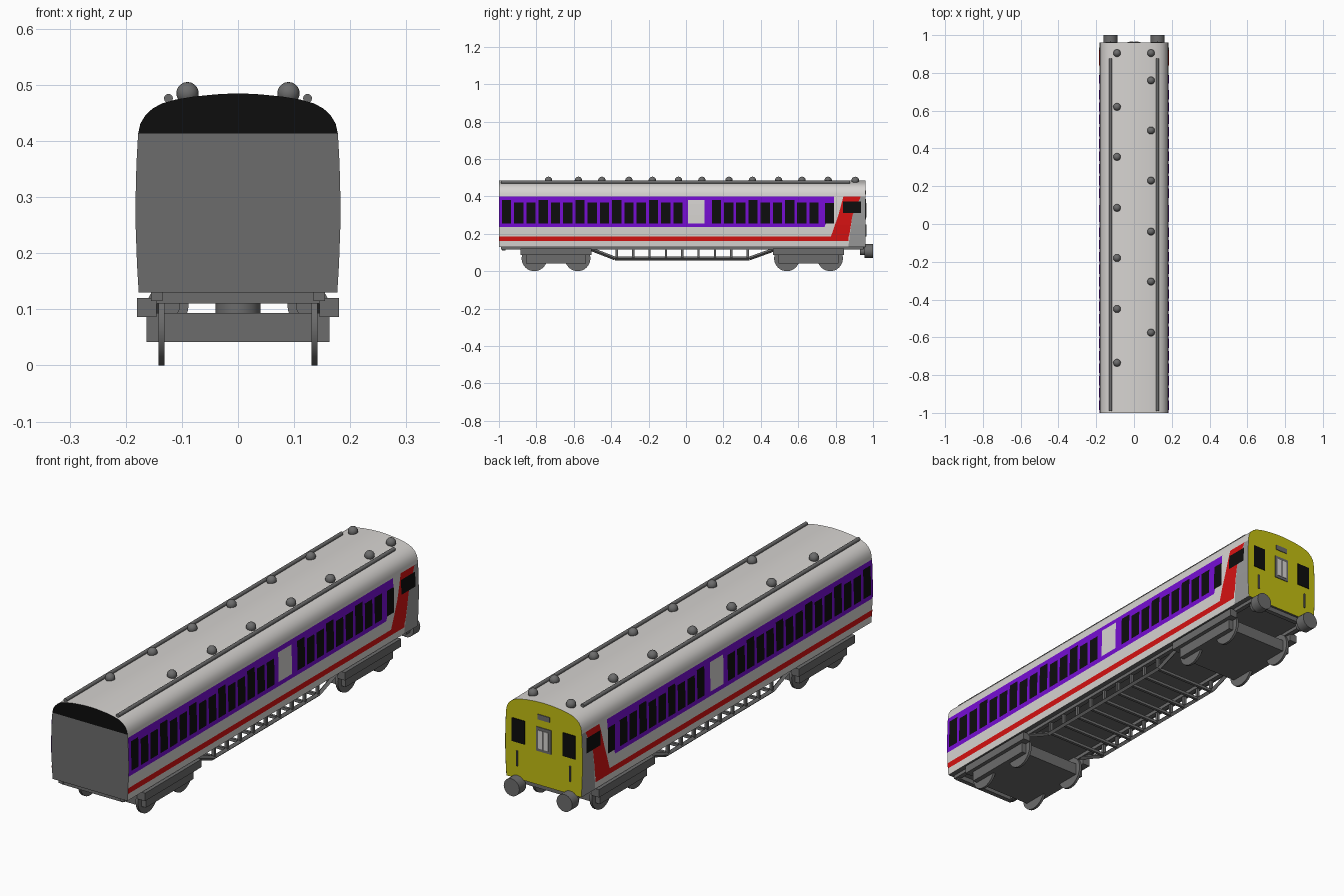
import bpy, bmesh, math
from mathutils import Vector

if "Cube" in bpy.data.objects:
    bpy.data.objects.remove(bpy.data.objects["Cube"])


def material(name, r, g, b):
    m = bpy.data.materials.new(name)
    m.diffuse_color = (r, g, b, 1)
    m.use_nodes = True
    m.node_tree.nodes["Principled BSDF"].inputs["Base Color"].default_value = m.diffuse_color
    return m


LIGHT = material("light_grey", 0.68, 0.66, 0.64)
MID = material("mid_grey", 0.32, 0.32, 0.32)
GREY = material("dark_grey", 0.15, 0.15, 0.15)
BLACK = material("black", 0.004, 0.004, 0.004)
RED = material("red", 0.68, 0.006, 0.006)
PURPLE = material("purple", 0.18, 0.004, 0.65)
YELLOW = material("yellow", 0.55, 0.52, 0.006)


def finish(bm, name, mats, smooth=False):
    me = bpy.data.meshes.new(name)
    bm.to_mesh(me)
    bm.free()
    ob = bpy.data.objects.new(name, me)
    bpy.context.collection.objects.link(ob)
    for m in mats:
        me.materials.append(m)
    if smooth:
        bpy.ops.object.select_all(action='DESELECT')
        ob.select_set(True)
        bpy.context.view_layer.objects.active = ob
        bpy.ops.object.shade_smooth_by_angle(angle=math.radians(35))
    return ob


def box(name, x, y, z, mat):
    """Box from (min, max) ranges."""
    bm = bmesh.new()
    bmesh.ops.create_cube(bm, size=1)
    for v in bm.verts:
        v.co = [r[0] + (c + 0.5) * (r[1] - r[0]) for c, r in zip(v.co, (x, y, z))]
    return finish(bm, name, [mat])


def cylinder(name, p, q, r, mat, sides=24):
    p, q = Vector(p), Vector(q)
    bm = bmesh.new()
    bmesh.ops.create_cone(bm, cap_ends=True, segments=sides, radius1=r, radius2=r, depth=(q - p).length)
    rot = (q - p).to_track_quat('Z', 'Y')
    for v in bm.verts:
        v.co = rot @ v.co + (p + q) / 2
    return finish(bm, name, [mat], True)


def beam(name, p, q, w, mat):
    """Square bar between two points."""
    return cylinder(name, p, q, w * 0.707, mat, 4)


# Body shell: half section (x, z) mirrored and extruded along y
SECTION = [(0.177, 0.13), (0.180, 0.18), (0.1825, 0.25), (0.1825, 0.30), (0.181, 0.36),
           (0.178, 0.413), (0.174, 0.431), (0.165, 0.446), (0.152, 0.458), (0.135, 0.467),
           (0.11, 0.474), (0.08, 0.479), (0.04, 0.483), (0.012, 0.4845)]


def side_x(z):
    for (x0, z0), (x1, z1) in zip(SECTION, SECTION[1:]):
        if z <= z1:
            return x0 + (x1 - x0) * (z - z0) / (z1 - z0)
    return 0


bm = bmesh.new()
ring = {(s, e): [bm.verts.new((s * x, y, z)) for x, z in SECTION]
        for s in (-1, 1) for e, y in ((0, -1.0), (1, 0.96))}
for i in range(len(SECTION) - 1):
    for s in (-1, 1):
        a, b = ring[s, 0], ring[s, 1]
        bm.faces.new((a[i], b[i], b[i + 1], a[i + 1]))
    for e in (0, 1):
        a, b = ring[-1, e], ring[1, e]
        f = bm.faces.new((a[i], b[i], b[i + 1], a[i + 1]))
        f.material_index = 3 if e else (2 if SECTION[i][1] > 0.41 else 1)
for i in (0, -1):
    f = bm.faces.new((ring[-1, 0][i], ring[1, 0][i], ring[1, 1][i], ring[-1, 1][i]))
    f.material_index = 1 if i == 0 else 0
bmesh.ops.recalc_face_normals(bm, faces=bm.faces)
finish(bm, "body_shell", [LIGHT, GREY, BLACK, YELLOW], True)


def side_panels(name, polys, mat, off):
    """Thin painted panels given as (y, z) outlines, bent to follow both body sides."""
    bm = bmesh.new()
    for poly in polys:
        bm.faces.new([bm.verts.new((0, y, z)) for y, z in poly])
    for _, z in SECTION[1:5]:
        bmesh.ops.bisect_plane(bm, geom=bm.verts[:] + bm.edges[:] + bm.faces[:],
                               plane_co=(0, 0, z), plane_no=(0, 0, 1))
    for v in bm.verts:
        v.co.x = side_x(v.co.z) + off
    bmesh.ops.recalc_face_normals(bm, faces=bm.faces)
    for f in bm.faces:
        f.normal_update()
        if f.normal.x < 0:
            f.normal_flip()
    geo = bmesh.ops.duplicate(bm, geom=bm.verts[:] + bm.edges[:] + bm.faces[:])["geom"]
    for v in [g for g in geo if isinstance(g, bmesh.types.BMVert)]:
        v.co.x *= -1
    bmesh.ops.reverse_faces(bm, faces=[g for g in geo if isinstance(g, bmesh.types.BMFace)])
    finish(bm, name, [mat])


def rect(y0, y1, z0, z1):
    return [(y0, z0), (y1, z0), (y1, z1), (y0, z1)]


# Painted side bands
side_panels("purple_band", [[(-1, 0.235), (0.74, 0.235), (0.79, 0.36), (0.79, 0.40), (-1, 0.40)]],
            PURPLE, 0.001)
side_panels("red_stripe", [rect(-1, 0.868, 0.16, 0.185),
                           [(0.775, 0.185), (0.872, 0.185), (0.89, 0.30), (0.815, 0.30)],
                           [(0.815, 0.30), (0.89, 0.30), (0.935, 0.40), (0.842, 0.40)]], RED, 0.001)
side_panels("cab_corner", [[(0.868, 0.13), (0.96, 0.13), (0.96, 0.30), (0.89, 0.30)],
                           [(0.89, 0.30), (0.96, 0.30), (0.96, 0.40), (0.935, 0.40)]], MID, 0.0005)

# Side windows, luggage door panel and cab window
centres = [-0.96 + 0.0655 * i for i in range(15)] + [0.163 + 0.0652 * i for i in range(9)]
wins = [rect(c - 0.025, c + 0.025, 0.255, 0.38 if i % 3 == 0 else 0.366)
        for i, c in enumerate(centres)]
wins += [rect(0.743, 0.79, 0.255, 0.363), rect(0.84, 0.935, 0.31, 0.373)]
side_panels("side_windows", wins, BLACK, 0.0025)
side_panels("luggage_door_panel", [rect(0.01, 0.10, 0.255, 0.38)], LIGHT, 0.0025)

# Cab end details
for s in (-1, 1):
    box("cab_end_window", (s * 0.12 - 0.03, s * 0.12 + 0.03), (0.958, 0.963), (0.285, 0.385), BLACK)
    box("cab_handrail", (s * 0.125 - 0.003, s * 0.125 + 0.003), (0.958, 0.966), (0.185, 0.25), GREY)
    box("centre_pane", (s * 0.013 - 0.011, s * 0.013 + 0.011), (0.96, 0.965), (0.287, 0.365), LIGHT)
box("centre_window_frame", (-0.035, 0.035), (0.958, 0.963), (0.275, 0.378), GREY)
box("route_indicator", (-0.028, 0.028), (0.958, 0.963), (0.41, 0.432), GREY)

# Roof rails and vents
for s in (-1, 1):
    cylinder("roof_rail", (s * 0.124, -0.99, 0.476), (s * 0.124, 0.877, 0.476), 0.008, GREY, 12)
vents = [(-0.09, y) for y in (0.905, 0.62, 0.355, 0.085, -0.18, -0.45, -0.735)]
vents += [(0.09, y) for y in (0.905, 0.76, 0.495, 0.23, -0.04, -0.305, -0.575)]
for x, y in vents:
    bm = bmesh.new()
    bmesh.ops.create_uvsphere(bm, u_segments=16, v_segments=10, radius=0.02)
    bmesh.ops.translate(bm, vec=(x, y, 0.485), verts=bm.verts)
    finish(bm, "roof_vent", [GREY], True)

# Underframe and end beams
for s in (-1, 1):
    box("sole_bar", (s * 0.145 - 0.01, s * 0.145 + 0.01), (-0.99, 0.95), (0.115, 0.131), GREY)
for y in (-0.985, 0.93):
    box("end_beam", (-0.145, 0.145), (y, y + 0.02), (0.11, 0.131), GREY)

# Buffers at the cab end
for s in (-1, 1):
    cylinder("buffer_shank", (s * 0.125, 0.93, 0.107), (s * 0.125, 0.98, 0.107), 0.022, GREY)
    cylinder("buffer_head", (s * 0.125, 0.955, 0.107), (s * 0.125, 1.0, 0.107), 0.037, GREY)

# Truss under the middle
path = [(-0.52, 0.122), (-0.38, 0.068), (0.34, 0.068), (0.49, 0.122)]
for s in (-1, 1):
    for (y0, z0), (y1, z1) in zip(path, path[1:]):
        beam("truss_rail", (s * 0.145, y0, z0), (s * 0.145, y1, z1), 0.014, GREY)
for i in range(9):
    y = -0.37 + i * 0.0875
    box("truss_cross_bar", (-0.145, 0.145), (y - 0.006, y + 0.006), (0.062, 0.074), GREY)
    for s in (-1, 1):
        box("truss_post", (s * 0.145 - 0.006, s * 0.145 + 0.006), (y - 0.006, y + 0.006),
            (0.068, 0.125), GREY)

# Bogies with wheels
for c in (-0.695, 0.655):
    box("bogie_frame", (-0.163, 0.163), (c - 0.16, c + 0.16), (0.042, 0.093), GREY)
    cylinder("bogie_pivot", (0, c, 0.09), (0, c, 0.131), 0.04, GREY)
    for s in (-1, 1):
        x = sorted((s * 0.145, s * 0.18))
        box("bogie_side_beam", x, (c - 0.19, c + 0.19), (0.086, 0.12), GREY)
    for y in (c - 0.116, c + 0.116):
        cylinder("axle", (-0.14, y, 0.068), (0.14, y, 0.068), 0.012, GREY, 12)
        for s in (-1, 1):
            cylinder("wheel", (s * 0.131, y, 0.068), (s * 0.142, y, 0.068), 0.068, GREY, 32)
